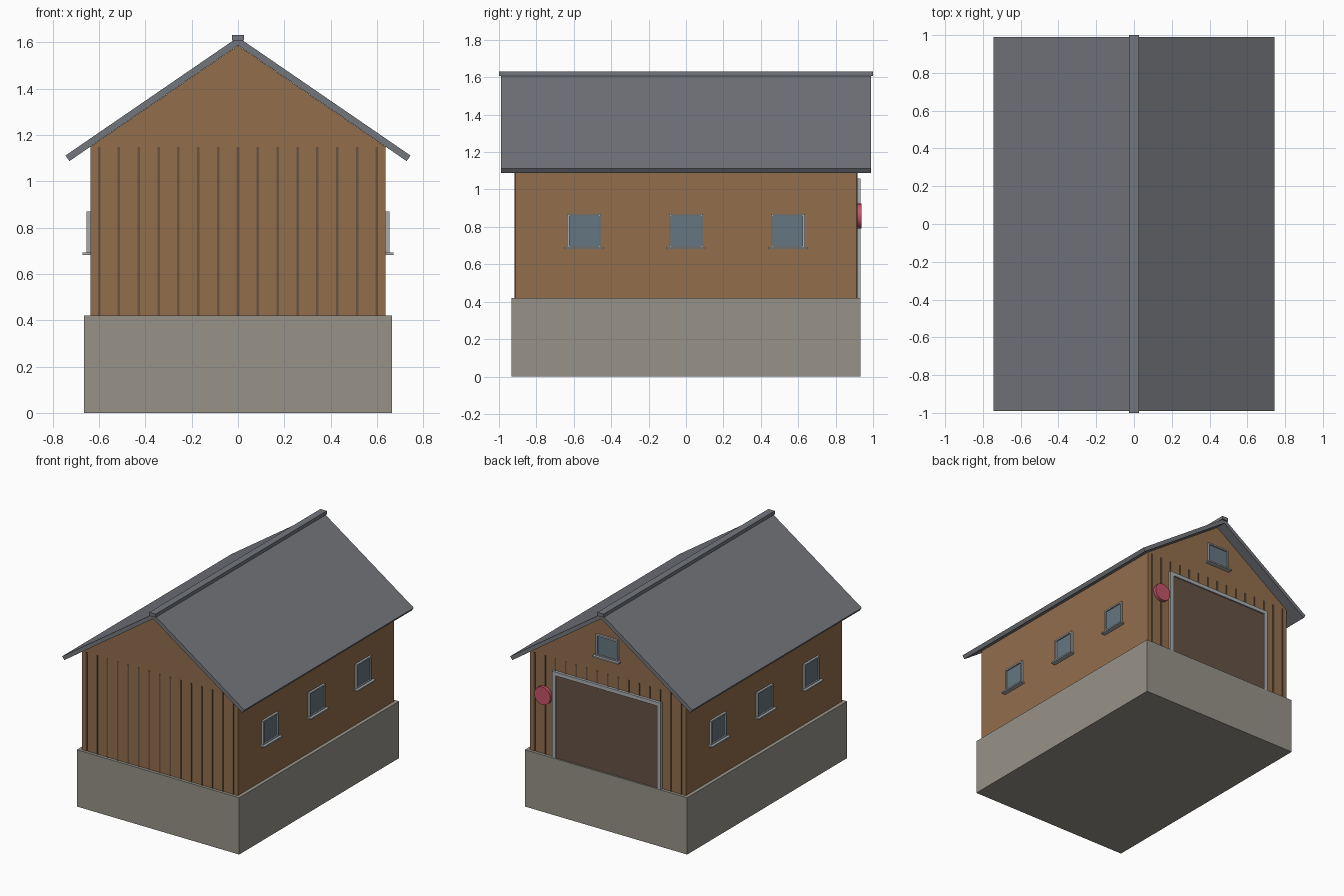
import bpy, math
from mathutils import Matrix

if "Cube" in bpy.data.objects:
    bpy.data.objects.remove(bpy.data.objects["Cube"])


def material(name, rgb):
    m = bpy.data.materials.new(name)
    m.diffuse_color = (*rgb, 1)
    m.use_nodes = True
    m.node_tree.nodes["Principled BSDF"].inputs["Base Color"].default_value = m.diffuse_color
    return m


WOOD = material("wood", (0.29, 0.155, 0.073))
BATTEN = material("batten", (0.14, 0.085, 0.05))
STONE = material("stone", (0.31, 0.29, 0.25))
SLATE = material("slate", (0.17, 0.18, 0.20))
DOOR = material("door", (0.13, 0.085, 0.06))
TRIM = material("trim", (0.40, 0.42, 0.43))
GLASS = material("glass", (0.13, 0.18, 0.22))
RED = material("red", (0.55, 0.09, 0.14))


def add_mesh(name, verts, faces, mat):
    me = bpy.data.meshes.new(name)
    me.from_pydata(verts, [], faces)
    me.materials.append(mat)
    ob = bpy.data.objects.new(name, me)
    bpy.context.collection.objects.link(ob)
    return ob


def box(name, x0, x1, y0, y1, z0, z1, mat):
    verts = [(x, y, z) for x in (x0, x1) for y in (y0, y1) for z in (z0, z1)]
    faces = [(0, 1, 3, 2), (4, 6, 7, 5), (0, 4, 5, 1),
             (2, 3, 7, 6), (0, 2, 6, 4), (1, 5, 7, 3)]
    return add_mesh(name, verts, faces, mat)


def extrude_y(name, profile, y, mat):
    """Extrude a counter-clockwise xz profile from -y to y."""
    n = len(profile)
    verts = [(px, s, pz) for s in (-y, y) for px, pz in profile]
    faces = [tuple(range(n)), tuple(reversed(range(n, 2 * n)))]
    faces += [(i, i + n, (i + 1) % n + n, (i + 1) % n) for i in range(n)]
    return add_mesh(name, verts, faces, mat)


def window(name, h, place):
    """Window built facing +y with its sill at z = 0, then moved into place."""
    w, t = 0.09, 0.011
    parts = [
        box(name + "_glass", -w + t, w - t, -0.005, 0.006, t, h - t, GLASS),
        box(name + "_jamb_a", -w, -w + t, -0.005, 0.016, 0, h, TRIM),
        box(name + "_jamb_b", w - t, w, -0.005, 0.016, 0, h, TRIM),
        box(name + "_head", -w + t, w - t, -0.005, 0.016, h - t, h, TRIM),
        box(name + "_bottom_rail", -w + t, w - t, -0.005, 0.016, 0, t, TRIM),
        box(name + "_sill", -w - 0.015, w + 0.015, -0.005, 0.035, -0.005, 0.005, TRIM),
    ]
    for p in parts:
        p.data.transform(place)


# Stone plinth and gabled timber body
box("plinth", -0.664, 0.664, -0.934, 0.934, 0, 0.42, STONE)
WX, WY = 0.637, 0.912
extrude_y("walls", [(-WX, 0.42), (WX, 0.42), (WX, 1.149), (0, 1.586), (-WX, 1.149)], WY, WOOD)

# Roof slabs and ridge cap
extrude_y("roof", [(-0.728, 1.087), (0, 1.587), (0.728, 1.087),
                   (0.745, 1.111), (0, 1.622), (-0.745, 1.111)], 0.99, SLATE)
box("ridge_cap", -0.026, 0.026, -1, 1, 1.607, 1.632, SLATE)

# Vertical battens on both gable ends
for side, s in (("front", -1), ("back", 1)):
    for i in range(15):
        x = -0.6 + i * 0.6 / 7
        y0, y1 = sorted((s * (WY - 0.004), s * (WY + 0.004)))
        box(f"{side}_batten_{i + 1}", x - 0.0055, x + 0.0055, y0, y1, 0.42, 1.149, BATTEN)

# Three windows on each long side, one in the back gable
for side, s in (("right", 1), ("left", -1)):
    for i, y in enumerate((-0.545, 0, 0.545)):
        turn = Matrix.Rotation(-s * math.pi / 2, 4, 'Z')
        window(f"{side}_window_{i + 1}", 0.182,
               Matrix.Translation((s * WX, y, 0.687)) @ turn)
window("gable_window", 0.16, Matrix.Translation((0, WY, 1.265)))

# Double door with frame on the back
for side, a, b in (("left", 0.003, 0.417), ("right", -0.417, -0.003)):
    box(side + "_door", a, b, 0.905, 0.922, 0.42, 1.032, DOOR)
box("door_seam", -0.004, 0.004, 0.905, 0.925, 0.42, 1.032, BATTEN)
box("door_jamb_left", 0.417, 0.445, 0.905, 0.932, 0.42, 1.06, TRIM)
box("door_jamb_right", -0.445, -0.417, 0.905, 0.932, 0.42, 1.06, TRIM)
box("door_lintel", -0.417, 0.417, 0.905, 0.932, 1.032, 1.06, TRIM)

# Round red plate beside the door
bpy.ops.mesh.primitive_cylinder_add(vertices=24, radius=0.066, depth=0.024,
                                    location=(0.52, 0.925, 0.858),
                                    rotation=(math.pi / 2, 0, 0))
disc = bpy.context.object
disc.name = "round_plate"
disc.data.materials.append(RED)
bpy.ops.object.shade_smooth_by_angle()
